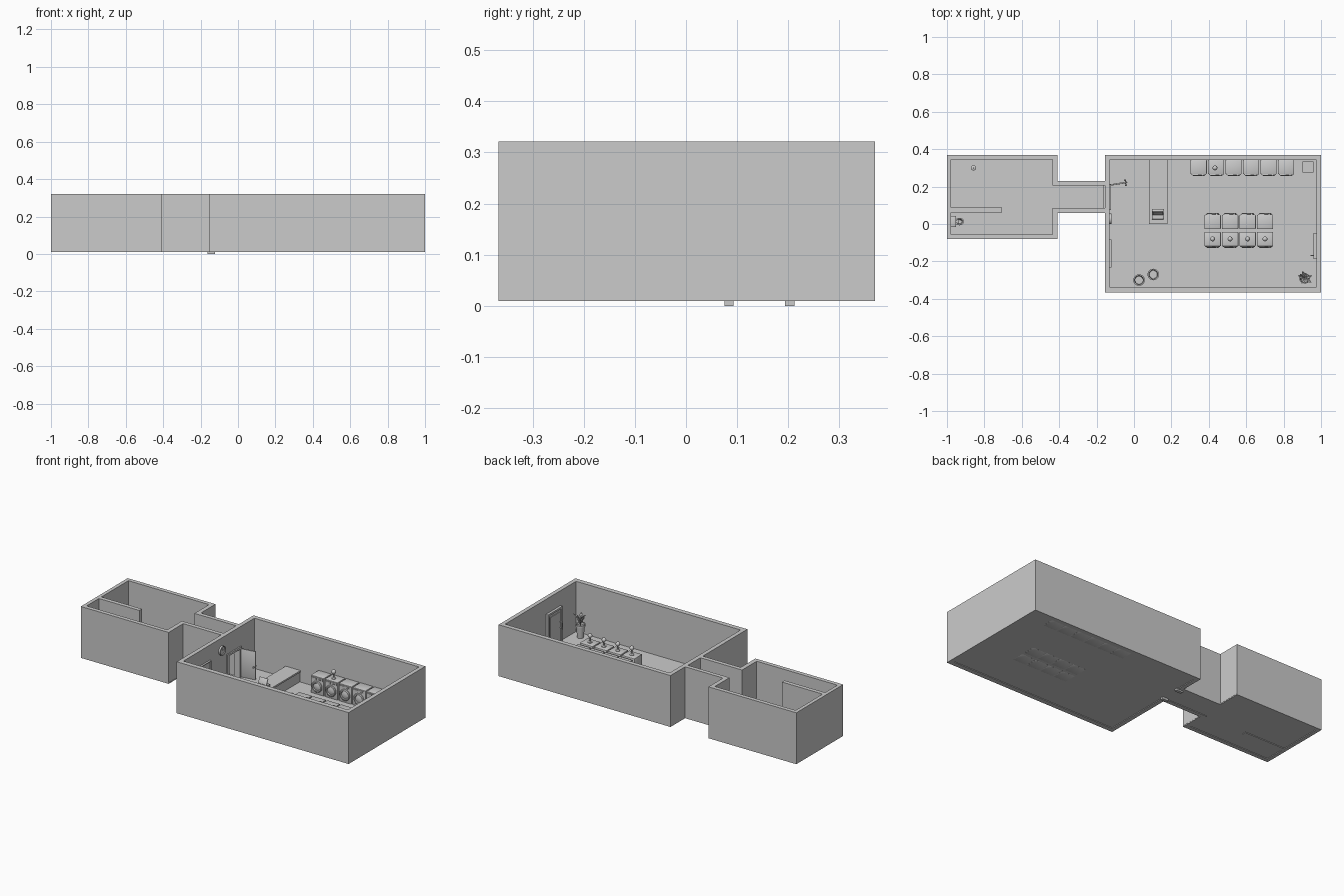
import bpy, bmesh, math, random
from mathutils import Vector, Matrix

if "Cube" in bpy.data.objects:
    bpy.data.objects.remove(bpy.data.objects["Cube"])

random.seed(3)
FLOOR, BASE, TOP = 0.016, 0.009, 0.321


def finish(bm, name, smooth=False):
    bmesh.ops.recalc_face_normals(bm, faces=bm.faces)
    me = bpy.data.meshes.new(name)
    bm.to_mesh(me)
    bm.free()
    ob = bpy.data.objects.new(name, me)
    bpy.context.collection.objects.link(ob)
    bpy.ops.object.select_all(action='DESELECT')
    ob.select_set(True)
    bpy.context.view_layer.objects.active = ob
    if smooth:
        bpy.ops.object.shade_smooth_by_angle(angle=math.radians(35))
    return ob


def box(name, x0, x1, y0, y1, z0, z1, bevel=0):
    bm = bmesh.new()
    bmesh.ops.create_cube(bm, size=1)
    for v in bm.verts:
        v.co = (x0 + (v.co.x + .5) * (x1 - x0), y0 + (v.co.y + .5) * (y1 - y0),
                z0 + (v.co.z + .5) * (z1 - z0))
    if bevel:
        bmesh.ops.bevel(bm, geom=bm.edges[:], offset=bevel, segments=2, affect='EDGES', profile=.5)
    return finish(bm, name, bevel > 0)


def prism(name, pts, z0, z1):
    bm = bmesh.new()
    f = bm.faces.new([bm.verts.new((x, y, z0)) for x, y in pts])
    ext = bmesh.ops.extrude_face_region(bm, geom=[f])
    bmesh.ops.translate(bm, vec=(0, 0, z1 - z0),
                        verts=[v for v in ext['geom'] if isinstance(v, bmesh.types.BMVert)])
    return finish(bm, name)


def lathe(name, profile, loc, axis=(0, 0, 1), seg=24, sx=1, sy=1):
    """Revolve (radius, height) points around an axis through loc."""
    bm = bmesh.new()
    rings = []
    for r, h in profile:
        if r == 0:
            rings.append([bm.verts.new((0, 0, h))] * seg)
        else:
            rings.append([bm.verts.new((r * sx * math.cos(2 * math.pi * i / seg),
                                        r * sy * math.sin(2 * math.pi * i / seg), h)) for i in range(seg)])
    for a, b in zip(rings, rings[1:]):
        for i in range(seg):
            j = (i + 1) % seg
            vs = list(dict.fromkeys([a[i], a[j], b[j], b[i]]))
            if len(vs) > 2:
                bm.faces.new(vs)
    rot = Vector((0, 0, 1)).rotation_difference(Vector(axis)).to_matrix().to_4x4()
    bmesh.ops.transform(bm, matrix=Matrix.Translation(loc) @ rot, verts=bm.verts)
    return finish(bm, name, True)


# Building shell: outer footprint with rooms cut out
outer = [(-1, -.08), (-.41, -.08), (-.41, .06), (-.155, .06), (-.155, -.367), (1, -.367),
         (1, .37), (-.155, .37), (-.155, .23), (-.41, .23), (-.41, .37), (-1, .37)]
back_room = [(-.978, -.055), (-.436, -.055), (-.436, .085), (-.156, .085), (-.156, .205), (-.436, .205),
             (-.436, .345), (-.978, .345), (-.978, .087), (-.706, .087), (-.706, .062), (-.978, .062)]
main_room = [(-.13, -.338), (.975, -.338), (.975, .343), (-.13, .343)]
doorway = [(-.17, .09), (-.11, .09), (-.11, .198), (-.17, .198)]
walls = prism("walls", outer, BASE, TOP)
for pts, z1 in ((back_room, 1), (main_room, 1), (doorway, .192)):
    cutter = prism("room_cutter", pts, -1, z1)
    mod = walls.modifiers.new("cut", 'BOOLEAN')
    mod.object, mod.operation, mod.solver = cutter, 'DIFFERENCE', 'EXACT'
    bpy.context.view_layer.objects.active = walls
    bpy.ops.object.modifier_apply(modifier=mod.name)
    bpy.data.objects.remove(cutter)
inset = [(x * .997, y * .992) for x, y in outer]
prism("floor", inset, .013, FLOOR)

# Inner door frame and open door leaf
for y in (.075, .194):
    box("inner_door_jamb", -.163, -.122, y, y + .018, 0, .192)
box("inner_door_head", -.163, -.122, .075, .212, .19, .202)
leaf = box("inner_door", 0, .095, -.004, .004, .018, .19, .0015)
knobs = [lathe("inner_door_handle", [(0, 0), (.003, 0), (.003, .006), (.006, .009), (.005, .013), (0, .014)],
               (.086, .004 * s, .095), (0, s, 0), 12) for s in (-1, 1)]
for ob in [leaf] + knobs:
    ob.matrix_world = Matrix.Translation((-.13, .208, 0)) @ Matrix.Rotation(math.radians(9), 4, 'Z')

# Street door on the right wall
for y in (-.187, -.06):
    box("street_door_jamb", .96, .977, y, y + .011, FLOOR, .23)
box("street_door_head", .96, .977, -.187, -.049, .22, .231)
box("street_door", .965, .977, -.176, -.06, FLOOR, .22)
box("street_door_panel", .961, .966, -.162, -.074, .04, .205)
box("street_door_handle", .945, .95, -.172, -.167, .1, .15)
for z in (.105, .14):
    box("handle_mount", .948, .967, -.172, -.167, z, z + .005)

# Left wall: clock and notice board
lathe("wall_clock", [(0, 0), (.028, 0), (.028, .012), (.024, .012), (.023, .007), (0, .007)],
      (-.131, .027, .246), (1, 0, 0), 32)
box("clock_hand", -.125, -.122, .026, .028, .246, .264)
box("clock_hand", -.125, -.122, .027, .04, .245, .247)
box("notice_board", -.131, -.124, -.228, -.088, .135, .225)
for y in (-.232, -.09):
    box("board_frame_side", -.131, -.119, y, y + .006, .13, .23)
for z in (.13, .225):
    box("board_frame_rail", -.131, -.119, -.232, -.084, z, z + .005)

# Counter and cash register
box("counter_base", .085, .175, .005, .343, FLOOR, .078)
box("counter_top", .08, .18, 0, .343, .076, .086)
box("register_base", .095, .16, .025, .08, .086, .1, .002)
screen = box("register_screen", -.028, .028, -.003, .003, 0, .04, .001)
screen.matrix_world = Matrix.Translation((.128, .05, .098)) @ Matrix.Rotation(math.radians(-25), 4, 'X')
box("register_keys", .103, .153, .028, .046, .1, .104)


# Washing machines; s is the y direction they face
def washer(x, y_back, s):
    w, d, z1 = .087, .076, .122
    f = y_back + s * d
    cx = x + w / 2
    box("washer_body", x, x + w, min(y_back, f), max(y_back, f), FLOOR - .004, z1, .003)
    lathe("washer_door", [(.034, -.002), (.034, .005), (.03, .009), (.024, .009), (.021, .004), (.012, .007), (0, .008)],
          (cx, f, .062), (0, s, 0), 24)
    ya, yb = sorted((f - s * .001, f + s * .003))
    box("washer_panel", x + .005, x + w - .005, ya, yb, .101, .118)
    lathe("washer_dial", [(0, 0), (.006, 0), (.005, .007), (0, .007)],
          (x + w * .75, f + s * .003, .11), (0, s, 0), 12)
    ya, yb = sorted((f, f + s * .006))
    box("washer_drawer", x + .012, x + .04, ya, yb, .104, .115)


def soap_dispenser(x, y, z):
    ball = [(.013 * math.sin(t * math.pi / 8), .041 - .013 * math.cos(t * math.pi / 8)) for t in range(2, 9)]
    lathe("soap_dispenser", [(0, 0), (.013, 0), (.013, .004), (.005, .008), (.004, .026)] + ball[:-1] + [(0, .054)],
          (x, y, z), seg=16)


for i in range(6):
    washer(.302 + i * .0935, .342, -1)
for i in range(4):
    x = .377 + i * .0935
    washer(x, -.027, 1)
    washer(x, -.043, -1)
    soap_dispenser(x + .043, -.08, .122)
soap_dispenser(.433, .3, .122)

# Laundry basket in the corner, slatted
for z in (FLOOR, .035, .054, .073):
    box("basket_band", .9, .96, .275, .335, z, z + .014)
box("basket_core", .904, .956, .279, .331, FLOOR, .08)
for i in range(5):
    y = .278 + i * .0115
    box("basket_slat", .902, .958, y, y + .006, .078, .088)

# Waste bins
for x, y in ((.027, -.3), (.103, -.27)):
    lathe("waste_bin", [(0, 0), (.024, 0), (.028, .062), (.031, .063), (.031, .068), (.024, .068), (.021, .006), (0, .006)],
          (x, y, FLOOR))

# Potted plant
px, py = .912, -.29
lathe("plant_pot", [(0, 0), (.018, 0), (.025, .07), (.028, .07), (.028, .08), (.023, .08), (.022, .07), (0, .07)],
      (px, py, FLOOR), seg=16)
lathe("plant_stem", [(.004, 0), (.003, .05), (0, .051)], (px, py, .084), seg=8)
bm = bmesh.new()
for i in range(11):
    a, tilt = i * 2.4, random.uniform(.35, 1.1)
    L = random.uniform(.042, .06)
    d = Vector((math.cos(a) * math.sin(tilt), math.sin(a) * math.sin(tilt), math.cos(tilt)))
    side = Vector((-math.sin(a), math.cos(a), 0)) * .009
    o = Vector((px, py, .095 + i * .0035))
    tip = o + d * L - Vector((0, 0, .008))
    v = [bm.verts.new(p) for p in (o, o + d * L * .55 + side, tip, o + d * L * .55 - side)]
    bm.faces.new((v[0], v[1], v[2]))
    bm.faces.new((v[0], v[2], v[3]))
leaves = finish(bm, "plant_leaves")
leaves.modifiers.new("thickness", 'SOLIDIFY').thickness = .002

# Toilet and brush holder in the back room
box("toilet_tank", -.977, -.953, -.013, .04, .055, .1, .003)
box("toilet_tank_lid", -.978, -.951, -.016, .043, .099, .105, .002)
box("toilet_foot", -.975, -.935, 0, .027, FLOOR, .056, .003)
lathe("toilet_bowl", [(0, 0), (.011, 0), (.01, .015), (.018, .035), (.02, .045), (.014, .045), (.01, .03), (0, .025)],
      (-.933, .013, FLOOR), sx=1.25, sy=1)
lathe("brush_holder", [(0, 0), (.013, 0), (.014, .03), (.01, .032), (.003, .033), (.003, .065), (0, .067)],
      (-.858, .3, FLOOR), seg=16)
